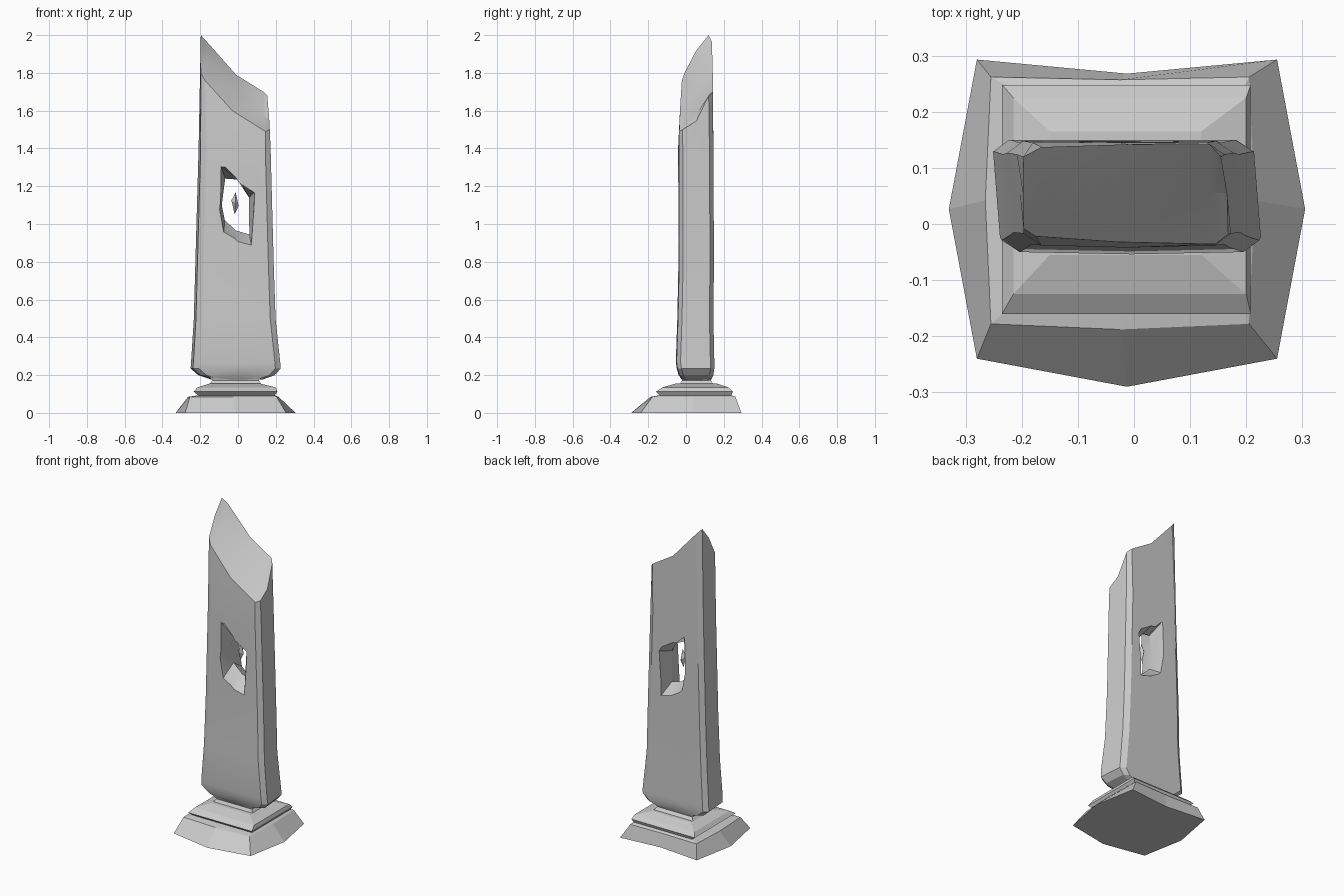
import bpy, bmesh, math

if "Cube" in bpy.data.objects:
    bpy.data.objects.remove(bpy.data.objects["Cube"])


def make_object(name, verts, faces, smooth=False):
    mesh = bpy.data.meshes.new(name)
    mesh.from_pydata(verts, [], faces)
    bm = bmesh.new()
    bm.from_mesh(mesh)
    bmesh.ops.recalc_face_normals(bm, faces=bm.faces)
    bm.to_mesh(mesh)
    bm.free()
    ob = bpy.data.objects.new(name, mesh)
    bpy.context.collection.objects.link(ob)
    if smooth:
        bpy.ops.object.select_all(action='DESELECT')
        ob.select_set(True)
        bpy.context.view_layer.objects.active = ob
        bpy.ops.object.shade_smooth_by_angle(angle=math.radians(22))
    return ob


def loft(rings, cap_top=True):
    """Join rings of equal length into verts and faces."""
    n = len(rings[0])
    verts = [p for r in rings for p in r]
    faces = [tuple(range(n))]
    for k in range(len(rings) - 1):
        for i in range(n):
            j = (i + 1) % n
            faces.append((k*n + i, k*n + j, k*n + n + j, k*n + n + i))
    if cap_top:
        faces.append(tuple(range((len(rings) - 1)*n, len(rings)*n)))
    return verts, faces


# Stone base: worn stepped tiers, corners and side middles
def tier(z, x0, x1, y0, y1, bow=0.0):
    xm, ym = (x0 + x1)/2, (y0 + y1)/2
    return [(x0, y0, z), (xm, y0 - bow, z), (x1, y0, z), (x1 + bow, ym, z),
            (x1, y1, z), (xm, y1 - bow*0.5, z), (x0, y1, z), (x0 - bow, ym, z)]


base_rings = [
    tier(0.0, -0.28, 0.255, -0.24, 0.293, 0.05),
    tier(0.085, -0.255, 0.205, -0.178, 0.262, 0.01),
    tier(0.093, -0.21, 0.195, -0.14, 0.24),
    tier(0.112, -0.235, 0.208, -0.16, 0.248),
    tier(0.135, -0.215, 0.20, -0.125, 0.225),
    tier(0.155, -0.15, 0.12, -0.055, 0.165),
]
make_object("stepped_base", *loft(base_rings))

# Short neck under the slab
make_object("neck", *loft([tier(0.15, -0.155, 0.125, -0.035, 0.15),
                           tier(0.172, -0.135, 0.11, -0.02, 0.13),
                           tier(0.20, -0.16, 0.13, -0.03, 0.14)]))


# Slab: chamfered outline, slightly skewed
def slab_ring(z, x0, x1, y0, y1, c=0.03):
    ym, xm = (y0 + y1)/2, (x0 + x1)/2
    pts = [(x0, y0 + c*0.7), (x0 + c, y0), (xm, y0 - 0.004), (x1 - c, y0),
           (x1, y0 + c*0.7), (x1, ym), (x1, y1 - c*0.7), (x1 - c, y1),
           (xm, y1), (x0 + c, y1), (x0, y1 - c*0.7), (x0, ym)]
    return [(x - 0.08*(y - ym), y, z) for x, y in pts]


slab_rings = [
    slab_ring(0.178, -0.14, 0.13, -0.02, 0.135),
    slab_ring(0.20, -0.205, 0.19, -0.035, 0.145),
    slab_ring(0.235, -0.245, 0.22, -0.045, 0.15),
    slab_ring(0.27, -0.242, 0.217, -0.05, 0.15),
    slab_ring(0.50, -0.228, 0.193, -0.042, 0.145),
    slab_ring(0.80, -0.220, 0.183, -0.036, 0.148),
    slab_ring(1.40, -0.203, 0.167, -0.038, 0.145),
    # broken top, counted round the outline
    [(-0.197, -0.008, 1.80), (-0.175, -0.022, 1.76), (-0.03, -0.032, 1.60),
     (0.145, -0.036, 1.49), (0.168, -0.018, 1.50), (0.166, 0.055, 1.545),
     (0.155, 0.12, 1.68), (0.135, 0.142, 1.70), (-0.01, 0.142, 1.79),
     (-0.165, 0.137, 1.965), (-0.197, 0.12, 2.0), (-0.198, 0.055, 1.92)],
]
verts, faces = loft(slab_rings, cap_top=False)
s = len(verts) - 12
mids = [(-0.165, 0.055, 1.87), (-0.02, 0.06, 1.72), (0.135, 0.055, 1.58)]
front = [s, s + 1, s + 2, s + 3, s + 4]
middle = [s + 11, len(verts), len(verts) + 1, len(verts) + 2, s + 5]
back = [s + 10, s + 9, s + 8, s + 7, s + 6]
verts += mids
for a, b in ((front, middle), (middle, back)):
    for i in range(4):
        faces.append((a[i], a[i+1], b[i+1], b[i]))
slab = make_object("broken_slab", verts, faces)

# Ragged hole: flares towards both faces
outer = [(-0.088, 1.30), (-0.01, 1.245), (0.085, 1.165), (0.07, 0.89),
         (0.0, 0.91), (-0.075, 0.96), (-0.097, 1.08)]
inner = [(-0.068, 1.24), (0.005, 1.235), (0.058, 1.14), (0.06, 0.945),
         (-0.01, 0.965), (-0.07, 1.02), (-0.086, 1.10)]
# the flare is continued past each face so the cut is clean
past = [(o[0] + (o[0] - i[0])*0.5, o[1] + (o[1] - i[1])*0.5)
        for o, i in zip(outer, inner)]
hole_rings = [[(x, y, z) for x, z in ring]
              for y, ring in ((-0.08, past), (0.055, inner), (0.19, past))]
cutter = make_object("hole_cutter", *loft(hole_rings))
cutter.hide_render = True
mod = slab.modifiers.new("hole", 'BOOLEAN')
mod.operation = 'DIFFERENCE'
mod.solver = 'EXACT'
mod.object = cutter
bpy.ops.object.select_all(action='DESELECT')
slab.select_set(True)
bpy.context.view_layer.objects.active = slab
bpy.ops.object.modifier_apply(modifier=mod.name)
bpy.data.objects.remove(cutter, do_unlink=True)
bpy.ops.object.shade_smooth_by_angle(angle=math.radians(20))

# Small crystal floating in the hole
gx, gy, gz = -0.015, 0.05, 1.11
belt = [(gx - 0.02, gy, gz + 0.015), (gx, gy - 0.022, gz),
        (gx + 0.018, gy, gz - 0.015), (gx, gy + 0.022, gz)]
gem = belt + [(gx + 0.003, gy, gz + 0.058), (gx - 0.003, gy, gz - 0.058)]
make_object("floating_crystal", gem,
            [(i, (i + 1) % 4, t) for i in range(4) for t in (4, 5)])
